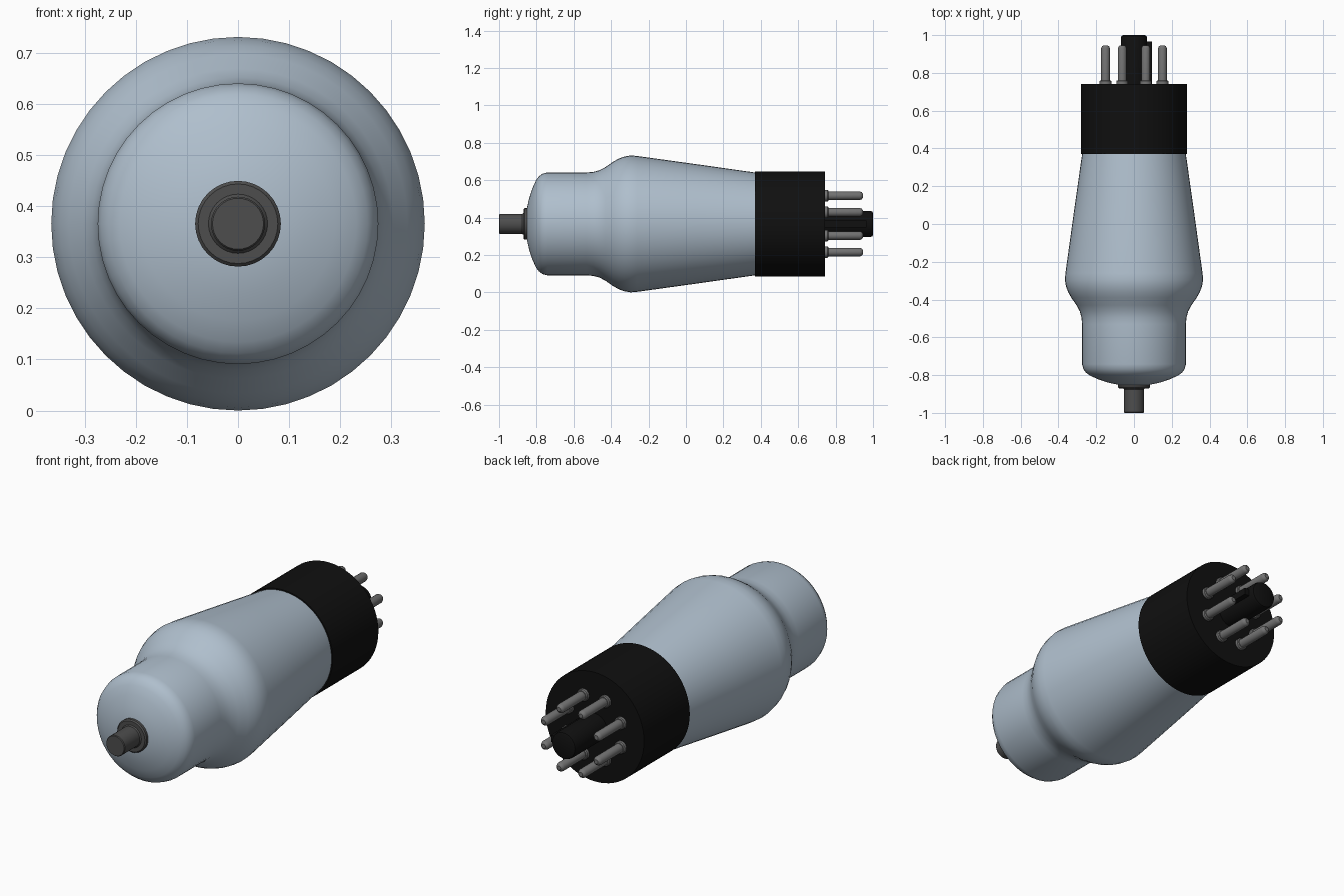
import bpy, bmesh, math
from mathutils import Matrix

cube = bpy.data.objects.get("Cube")
if cube:
    bpy.data.objects.remove(cube, do_unlink=True)

AXIS_Z = 0.366  # height of the tube's long axis


def material(name, rgb, roughness=0.5):
    m = bpy.data.materials.new(name)
    m.use_nodes = True
    m.diffuse_color = (*rgb, 1)
    shader = m.node_tree.nodes["Principled BSDF"]
    shader.inputs["Base Color"].default_value = (*rgb, 1)
    shader.inputs["Roughness"].default_value = roughness
    return m


GLASS = material("pale blue glass", (0.43, 0.52, 0.61), 0.3)
BLACK = material("black plastic", (0.005, 0.005, 0.005))
DARK = material("dark metal", (0.075, 0.075, 0.075))
PIN = material("grey metal", (0.17, 0.17, 0.17))


def finish(name, bm, mat, angle=35):
    bmesh.ops.recalc_face_normals(bm, faces=bm.faces)
    mesh = bpy.data.meshes.new(name)
    bm.to_mesh(mesh)
    bm.free()
    mesh.materials.append(mat)
    obj = bpy.data.objects.new(name, mesh)
    bpy.context.collection.objects.link(obj)
    bpy.ops.object.select_all(action='DESELECT')
    obj.select_set(True)
    bpy.context.view_layer.objects.active = obj
    bpy.ops.object.shade_smooth_by_angle(angle=math.radians(angle))
    return obj


def lathe(name, profile, mat, segments=32, x=0.0, z=AXIS_Z):
    """Turn (y, radius) points around an axis parallel to y, with closed ends."""
    bm = bmesh.new()
    rings = []
    for y, r in profile:
        rings.append([bm.verts.new((x + r * math.cos(2 * math.pi * i / segments), y,
                                    z + r * math.sin(2 * math.pi * i / segments)))
                      for i in range(segments)])
    for a, b in zip(rings, rings[1:]):
        for i in range(segments):
            j = (i + 1) % segments
            bm.faces.new((a[i], a[j], b[j], b[i]))
    bm.faces.new(rings[0])
    bm.faces.new(rings[-1])
    return finish(name, bm, mat)


# Glass envelope: domed end, narrow neck, shoulder, long taper into the base
lathe("glass_envelope", [
    (-0.855, 0.03), (-0.852, 0.08), (-0.840, 0.135), (-0.822, 0.19),
    (-0.803, 0.232), (-0.787, 0.254), (-0.768, 0.268), (-0.742, 0.275),
    (-0.53, 0.275), (-0.495, 0.278), (-0.462, 0.287), (-0.43, 0.304),
    (-0.39, 0.332), (-0.36, 0.349), (-0.33, 0.360), (-0.295, 0.366),
    (-0.26, 0.363), (0.05, 0.320), (0.34, 0.279), (0.38, 0.273)],
    GLASS, 48)

# Top cap contact: flange and stud
lathe("top_cap", [
    (-0.845, 0.084), (-0.864, 0.084), (-0.870, 0.078), (-0.870, 0.058),
    (-0.876, 0.053), (-0.996, 0.053), (-1.0, 0.050)], DARK, 32)

# Socket base
lathe("base", [(0.37, 0.281), (0.742, 0.281)], BLACK, 64)

# Central locating post with its key ridge
lathe("locating_post", [
    (0.735, 0.070), (0.985, 0.070), (0.996, 0.066), (1.0, 0.058)], BLACK, 32)
bm = bmesh.new()
bmesh.ops.create_cube(bm, size=1, matrix=Matrix.Translation((0.075, 0.85, AXIS_Z))
                      @ Matrix.Diagonal((0.04, 0.23, 0.036, 1)))
finish("locating_key", bm, BLACK)

# Ring of eight contact pins, each with a collar and a rounded tip
for k in range(8):
    a = math.radians(22.5 + 45 * k)
    lathe(f"contact_pin_{k + 1}", [
        (0.735, 0.031), (0.756, 0.031), (0.761, 0.027), (0.761, 0.023),
        (0.930, 0.023), (0.940, 0.019), (0.946, 0.011)],
        PIN, 20, 0.163 * math.cos(a), AXIS_Z + 0.163 * math.sin(a))
